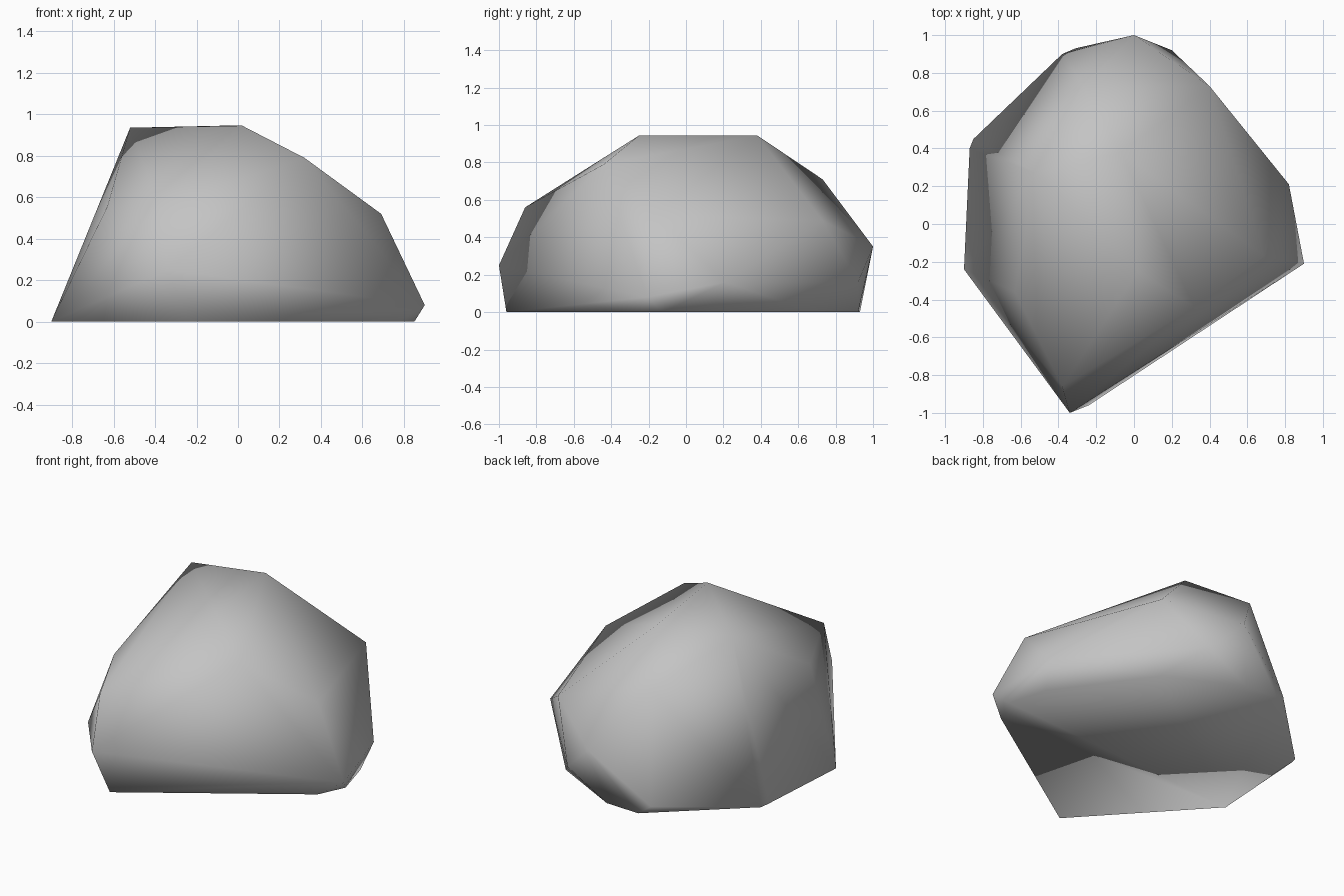
import bpy
import bmesh
import math

default_cube = bpy.data.objects.get("Cube")
if default_cube:
    bpy.data.objects.remove(default_cube, do_unlink=True)

# Plain stone grey
stone = bpy.data.materials.new("stone_grey")
stone.use_nodes = True
grey = (0.55, 0.55, 0.55, 1.0)
stone.diffuse_color = grey
stone.node_tree.nodes["Principled BSDF"].inputs["Base Color"].default_value = grey

# Outline on the ground
footing = [(-.24, -.96), (.77, -.29), (.85, -.12), (.78, .13), (.38, .68),
           (-.08, .92), (-.31, .93), (-.85, .45), (-.9, -.24)]
# Widest corners, just above the ground
belly = [(-.34, -1, .25), (.9, -.21, .08), (.82, .21, .16), (.2, .92, .16),
         (0, 1, .35), (-.38, .9, .05), (-.87, .4, .01), (-.79, .36, .2)]
# Shoulder corners
shoulder = [(-.38, -.86, .56), (-.63, -.36, .555), (.32, -.44, .79),
            (.69, -.17, .52), (.4, .73, .49), (-.27, .73, .71)]
# Flat crown
crown = [(-.52, .27, .935), (.02, -.25, .945), (-.07, .38, .945)]

# Wrap the corners in one faceted boulder
bm = bmesh.new()
for x, y in footing:
    bm.verts.new((x, y, 0))
for corner in belly + shoulder + crown:
    bm.verts.new(corner)
bmesh.ops.convex_hull(bm, input=bm.verts[:])
loose = [v for v in bm.verts if not v.link_faces]
bmesh.ops.delete(bm, geom=loose, context='VERTS')
bmesh.ops.dissolve_limit(bm, angle_limit=math.radians(1),
                         verts=bm.verts[:], edges=bm.edges[:])
bmesh.ops.recalc_face_normals(bm, faces=bm.faces[:])
for face in bm.faces:
    face.smooth = True

mesh = bpy.data.meshes.new("boulder")
bm.to_mesh(mesh)
bm.free()
mesh.materials.append(stone)
boulder = bpy.data.objects.new("boulder", mesh)
bpy.context.collection.objects.link(boulder)
